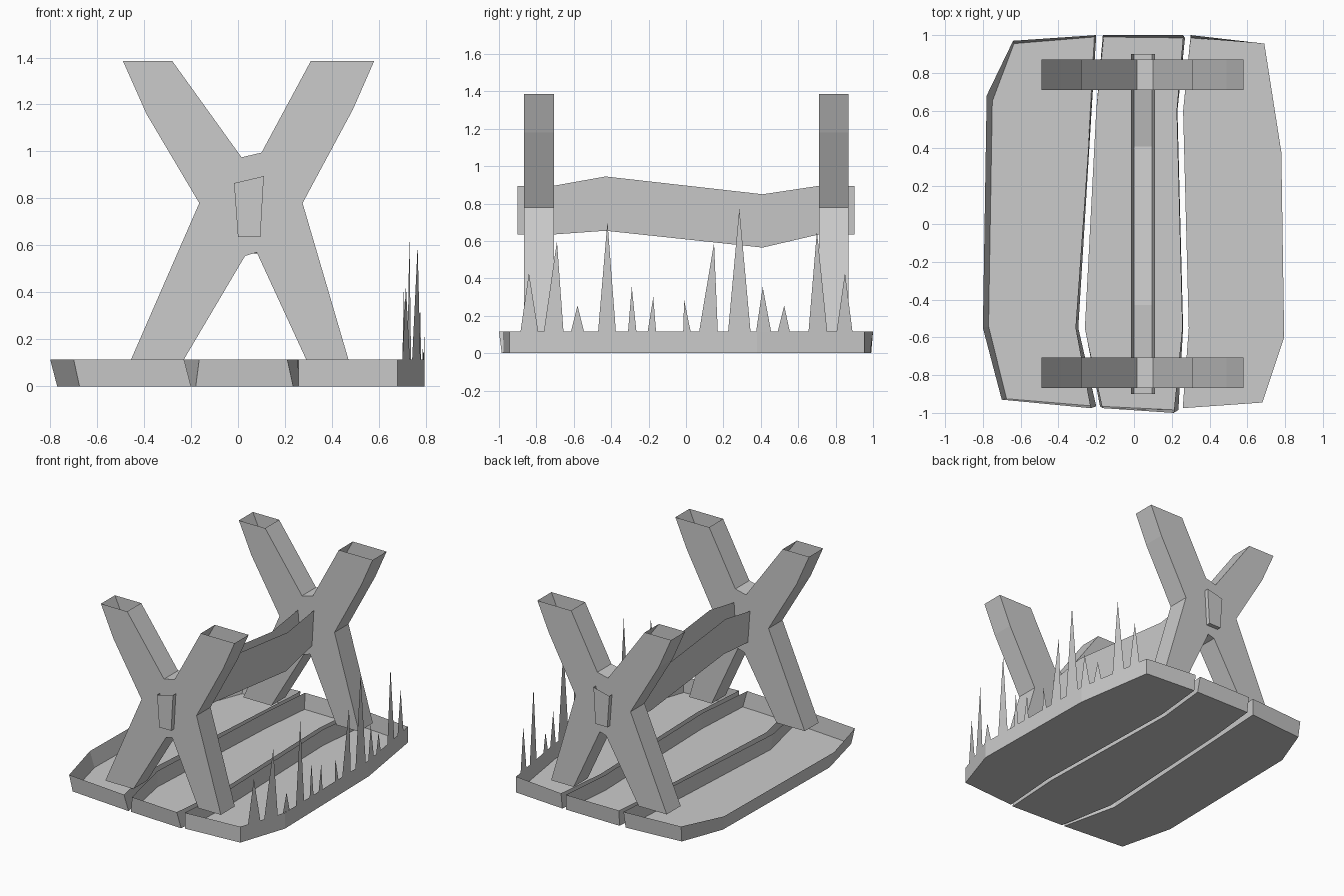
import bpy
import bmesh

cube = bpy.data.objects.get("Cube")
if cube:
    bpy.data.objects.remove(cube, do_unlink=True)

grey = bpy.data.materials.new("plain_grey")
grey.use_nodes = True
grey.diffuse_color = (0.6, 0.6, 0.6, 1)
shader = grey.node_tree.nodes["Principled BSDF"]
shader.inputs["Base Color"].default_value = grey.diffuse_color
shader.inputs["Roughness"].default_value = 0.9

RIM = 0.115


def finish(name, bm):
    """Turn a bmesh into a flat shaded object."""
    bmesh.ops.recalc_face_normals(bm, faces=bm.faces[:])
    mesh = bpy.data.meshes.new(name)
    bm.to_mesh(mesh)
    bm.free()
    mesh.materials.append(grey)
    obj = bpy.data.objects.new(name, mesh)
    bpy.context.collection.objects.link(obj)
    return obj


def loft(name, rings, cap_start=True, cap_end=True, open_sides=()):
    """Join matching rings of points with quads, leaving chosen sides open."""
    bm = bmesh.new()
    loops = [[bm.verts.new(p) for p in ring] for ring in rings]
    count = len(rings[0])
    for a, b in zip(loops, loops[1:]):
        for i in range(count):
            if i not in open_sides:
                j = (i + 1) % count
                bm.faces.new((a[i], a[j], b[j], b[i]))
    if cap_start:
        bm.faces.new(loops[0])
    if cap_end:
        bm.faces.new(loops[-1])
    return finish(name, bm)


def tray(name, top, bottom):
    """Thin board shell: floor and walls, open on top."""
    loft(name, [[(x, y, 0) for x, y in bottom], [(x, y, RIM) for x, y in top]],
         cap_end=False)


# Three base boards
tray("right_board",
     [(-.20, 1), (-.64, .97), (-.78, .68), (-.80, -.55), (-.70, -.93),
      (-.23, -.975), (-.31, -.55)],
     [(-.21, .99), (-.635, .955), (-.75, .65), (-.77, -.54), (-.675, -.925),
      (-.20, -.965), (-.295, -.55)])
tray("middle_board",
     [(-.165, 1), (.26, 1), (.225, .6), (.255, -.55), (.21, -1),
      (-.165, -.975), (-.26, -.55), (-.20, .6)],
     [(-.16, .99), (.27, .985), (.23, .6), (.26, -.55), (.235, -.985),
      (-.18, -.965), (-.26, -.55), (-.20, .6)])
outer_edge = [(.69, .955), (.78, .38), (.795, -.6), (.68, -.945)]
inner_edge = [(.258, -.975), (.29, -.55), (.26, .6)]
tray("left_board",
     [(.30, 1)] + outer_edge + inner_edge,
     [(.30, .985)] + outer_edge + inner_edge)


# Flat splinters rising from the outer wall of the left board
def wall_x(y):
    for (x1, y1), (x2, y2) in zip(outer_edge, outer_edge[1:]):
        if y2 <= y <= y1:
            return x1 + (x2 - x1) * (y - y1) / (y2 - y1)
    return outer_edge[-1][0]


# start, tip, end along the wall, then tip height
splinters = [
    (-.885, -.84, -.79, .43), (-.76, -.69, -.655, .60),
    (-.615, -.58, -.545, .255), (-.47, -.42, -.375, .705),
    (-.31, -.29, -.265, .355), (-.205, -.175, -.16, .30),
    (-.015, -.01, .025, .285), (.07, .15, .17, .59),
    (.225, .285, .345, .775), (.375, .41, .455, .355),
    (.49, .525, .555, .255), (.655, .70, .755, .655),
    (.805, .85, .89, .43)]
bm = bmesh.new()
for start, tip, end, height in splinters:
    bm.faces.new([bm.verts.new((wall_x(y), y, z)) for y, z in
                  ((start, RIM), (tip, height), (end, RIM))])
finish("splinters", bm)

# Crossed supports, with the ends of the arms and feet left open
cross = [(-.49, 1.385), (-.28, 1.385), (.015, .975), (.10, .995),
         (.31, 1.385), (.58, 1.385), (.49, 1.18), (.275, .78),
         (.47, RIM), (.29, RIM), (.08, .57), (.03, .555),
         (-.23, RIM), (-.455, RIM), (-.165, .78), (-.39, 1.16)]
for name, middle in (("front_cross", -.787), ("back_cross", .79)):
    loft(name, [[(x, middle + side * .08, z) for x, z in cross]
                for side in (-1, 1)], open_sides=(0, 4, 8, 12))

# Bent crossbar: a trough with an open top
rings = []
for y, top_shift, base_shift in ((-.9, 0, 0), (-.71, 0, 0), (-.43, .05, .02),
                                 (.41, -.045, -.07), (.71, 0, 0), (.9, 0, 0)):
    rings.append([(-.017, y, .865 + top_shift), (.11, y, .895 + top_shift),
                  (.095, y, .635 + base_shift), (0, y, .635 + base_shift)])
loft("crossbar", rings, open_sides=(0,))
